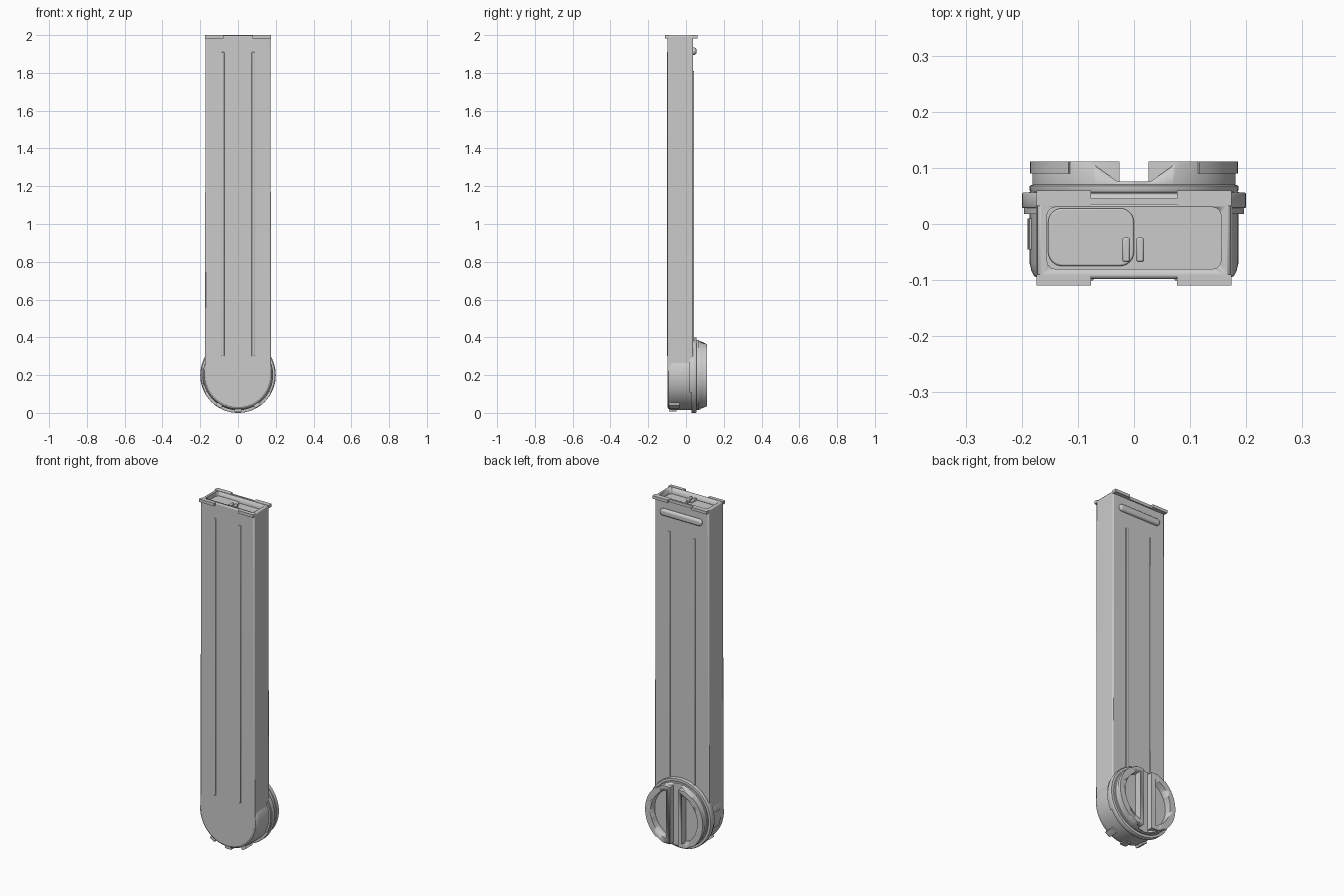
import bpy, bmesh, math
from math import sin, cos, pi, radians

if "Cube" in bpy.data.objects:
    bpy.data.objects.remove(bpy.data.objects["Cube"])

CZ = 0.2  # height of the drum axis


def finish(name, bm, bevel=0, smooth=True):
    bmesh.ops.recalc_face_normals(bm, faces=bm.faces[:])
    me = bpy.data.meshes.new(name)
    bm.to_mesh(me)
    bm.free()
    ob = bpy.data.objects.new(name, me)
    bpy.context.collection.objects.link(ob)
    if bevel:
        m = ob.modifiers.new("bevel", 'BEVEL')
        m.width, m.segments, m.limit_method = bevel, 2, 'ANGLE'
    if smooth:
        bpy.ops.object.select_all(action='DESELECT')
        ob.select_set(True)
        bpy.context.view_layer.objects.active = ob
        bpy.ops.object.shade_smooth_by_angle(angle=radians(35))
    return ob


def prism(name, pts, lo, hi, axis='y', bevel=0):
    """Extrude a 2D outline: (x, z) along y, or (x, y) along z."""
    bm = bmesh.new()
    place = (lambda a, b, h: (a, h, b)) if axis == 'y' else (lambda a, b, h: (a, b, h))
    low = [bm.verts.new(place(a, b, lo)) for a, b in pts]
    high = [bm.verts.new(place(a, b, hi)) for a, b in pts]
    bm.faces.new(low)
    bm.faces.new(high[::-1])
    n = len(pts)
    for i in range(n):
        j = (i + 1) % n
        bm.faces.new((low[i], low[j], high[j], high[i]))
    return finish(name, bm, bevel)


def box(name, x0, x1, y0, y1, z0, z1, bevel=0):
    return prism(name, [(x0, z0), (x1, z0), (x1, z1), (x0, z1)], y0, y1, bevel=bevel)


def arc(r, a0, a1, n, cx=0, cy=CZ):
    return [(cx + r * cos(radians(a0 + (a1 - a0) * i / n)),
             cy + r * sin(radians(a0 + (a1 - a0) * i / n))) for i in range(n + 1)]


def rounded(x0, x1, y0, y1, r):
    return (arc(r, 0, 90, 6, x1 - r, y1 - r) + arc(r, 90, 180, 6, x0 + r, y1 - r)
            + arc(r, 180, 270, 6, x0 + r, y0 + r) + arc(r, 270, 360, 6, x1 - r, y0 + r))


def lathe(name, profile, n=96):
    """Closed solid turned about the y axis from (radius, y) points."""
    bm = bmesh.new()
    rings = [[bm.verts.new((r * cos(2 * pi * i / n), y, CZ + r * sin(2 * pi * i / n)))
              for i in range(n)] for r, y in profile]
    bm.faces.new(rings[0])
    bm.faces.new(rings[-1])
    for a, b in zip(rings, rings[1:]):
        for i in range(n):
            j = (i + 1) % n
            bm.faces.new((a[i], a[j], b[j], b[i]))
    return finish(name, bm)


def cut(target, cutter):
    m = target.modifiers.new("cut", 'BOOLEAN')
    m.operation, m.solver, m.object = 'DIFFERENCE', 'EXACT', cutter
    cutter.hide_render = True
    cutter.hide_viewport = True
    cutter.display_type = 'WIRE'


# long flat tube with a round lower end
body = prism("body", arc(0.175, 180, 360, 48) + [(0.172, 1.998), (-0.172, 1.998)],
             -0.098, 0.038, bevel=0.006)
cut(body, prism("top_recess_cutter", rounded(-0.155, 0.155, -0.08, 0.03, 0.015),
                1.965, 2.05, 'z'))

# corner tabs of the top flange, front and back
for sx in (-1, 1):
    for y0, y1, side in ((-0.11, -0.09, "front"), (0.032, 0.06, "back")):
        x0, x1 = sorted((sx * 0.077, sx * 0.174))
        box(f"flange_tab_{side}", x0, x1, y0, y1, 1.983, 2.0)
box("flange_back_lip", -0.077, 0.077, 0.035, 0.045, 1.983, 2.0)

# insert and clips inside the top recess
prism("top_insert", rounded(-0.153, 0.0, -0.075, 0.028, 0.025), 1.96, 1.975, 'z', 0.003)
for x in (-0.014, 0.011):
    box("top_clip", x - 0.007, x + 0.007, -0.068, -0.024, 1.96, 1.99, 0.004)

# long raised ribs on both broad faces
for x in (-0.08, 0.08):
    box("front_rib", x - 0.008, x + 0.008, -0.101, -0.09, 0.3, 1.91, 0.003)
    box("back_rib", x - 0.008, x + 0.008, 0.03, 0.043, 0.3, 1.81, 0.003)

# rounded grip ridge across the back
grip = arc(0.022, 0, 180, 10, 0.105, 0)
ridge = prism("back_grip_ridge", arc(0.02, -90, 90, 8, 0.115, 1.915)
              + arc(0.02, 90, 270, 8, -0.115, 1.915), 0.03, 0.055)
m = ridge.modifiers.new("round", 'BEVEL')
m.width, m.segments, m.limit_method = 0.014, 4, 'ANGLE'

# drum housing at the lower end and the collar behind it
lathe("drum_housing", [(0.168, -0.097), (0.178, -0.093), (0.183, -0.083),
                       (0.186, -0.07), (0.186, 0.036)])
lathe("collar", [(0.19, 0.028), (0.199, 0.029), (0.2, 0.031), (0.2, 0.053),
                 (0.198, 0.056), (0.18, 0.057)])
for a0, a1 in ((-28, 28), (152, 208)):
    prism("collar_side_shoulder", arc(0.196, a0, a1, 16) + arc(0.17, a1, a0, 16),
          0.018, 0.03)

# small latch lugs around the drum
for name, ang, half, r, y0, y1 in (("side_lug", 183, 14, 0.19, -0.045, 0.01),
                                   ("lower_lug", 238, 5, 0.197, -0.09, -0.035),
                                   ("lower_lug", 302, 5, 0.197, -0.09, -0.035),
                                   ("bottom_lug", 270, 6, 0.193, -0.09, -0.05)):
    prism(name, arc(r, ang - half, ang + half, 6) + arc(0.17, ang + half, ang - half, 6),
          y0, y1)

# turning cap with a central slot and two finger recesses
cap = lathe("cap", [(0.18, 0.05), (0.186, 0.06), (0.186, 0.068), (0.181, 0.07),
                    (0.181, 0.108), (0.179, 0.111)])
cut(cap, box("slot_cutter", -0.026, 0.026, 0.076, 0.2, -0.1, 0.5))
vee = [(-0.03, 0.076), (0.03, 0.076), (0.085, 0.115), (0.085, 0.15), (-0.085, 0.15), (-0.085, 0.115)]
for z0, z1, side in ((-0.1, 0.035, "bottom"), (0.365, 0.5, "top")):
    cut(cap, prism(f"slot_end_cutter_{side}", vee, z0, z1, 'z'))
lim = math.degrees(math.acos(0.05 / 0.15))
for start, side in ((0, "right"), (180, "left")):
    cut(cap, prism(f"finger_recess_cutter_{side}", arc(0.15, start - lim, start + lim, 32),
                   0.072, 0.2))
    # thicker rim pads at the cap sides
    prism(f"cap_rim_pad_{side}", arc(0.185, start - 51, start + 51, 24)
          + arc(0.17, start + 51, start - 51, 24), 0.09, 0.111)
